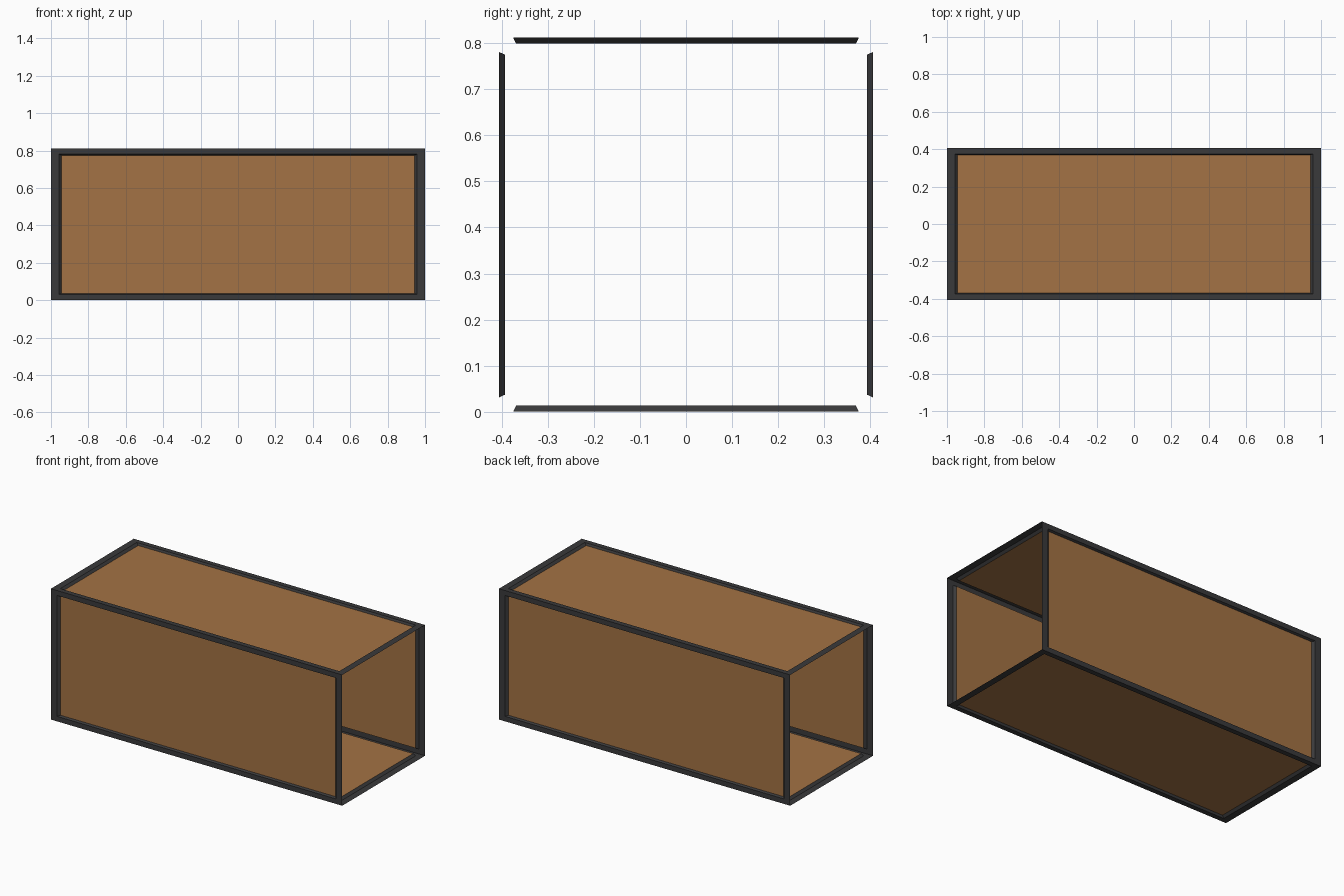
import bpy
import bmesh
from math import pi
from mathutils import Matrix

cube = bpy.data.objects.get("Cube")
if cube:
    bpy.data.objects.remove(cube, do_unlink=True)

HALF_LENGTH = 1.0
HALF_WIDTH = 0.406
# (end margin, side margin, depth) of each rectangle, from rim to panel
RIM, LIP_TOP, LIP_BASE = (0, 0, 0), (0.042, 0.031, 0), (0.056, 0.037, 0.013)


def make_material(name, color):
    mat = bpy.data.materials.new(name)
    mat.use_nodes = True
    mat.diffuse_color = color
    mat.node_tree.nodes["Principled BSDF"].inputs["Base Color"].default_value = color
    return mat


def rectangle(bm, ring):
    """Corner vertices of one rectangle on the upward-facing side."""
    end, side, depth = ring
    x, y = HALF_LENGTH - end, HALF_WIDTH - side
    corners = ((-x, -y), (x, -y), (x, y), (-x, y))
    return [bm.verts.new((cx, cy, HALF_WIDTH - depth)) for cx, cy in corners]


def finish(bm, name, angle, mat):
    """Turn the side about the long axis and stand it on the floor."""
    bm.transform(Matrix.Translation((0, 0, HALF_WIDTH)) @ Matrix.Rotation(angle, 4, "X"))
    mesh = bpy.data.meshes.new(name)
    bm.to_mesh(mesh)
    bm.free()
    mesh.materials.append(mat)
    obj = bpy.data.objects.new(name, mesh)
    bpy.context.collection.objects.link(obj)


def make_frame(name, angle, mat):
    """Flat border with a sloping lip leading down to the panel."""
    bm = bmesh.new()
    rings = [rectangle(bm, r) for r in (RIM, LIP_TOP, LIP_BASE)]
    for outer, inner in zip(rings, rings[1:]):
        for i in range(4):
            j = (i + 1) % 4
            bm.faces.new((outer[i], outer[j], inner[j], inner[i]))
    finish(bm, name, angle, mat)


def make_panel(name, angle, mat):
    bm = bmesh.new()
    bm.faces.new(rectangle(bm, LIP_BASE))
    finish(bm, name, angle, mat)


wood = make_material("brown wood", (0.37, 0.17, 0.058, 1))
metal = make_material("dark grey metal", (0.042, 0.042, 0.044, 1))

# Four recessed sides around an open-ended box
for index, side in enumerate(("top", "front", "bottom", "back")):
    make_frame(side + "_frame", index * pi / 2, metal)
    make_panel(side + "_panel", index * pi / 2, wood)
